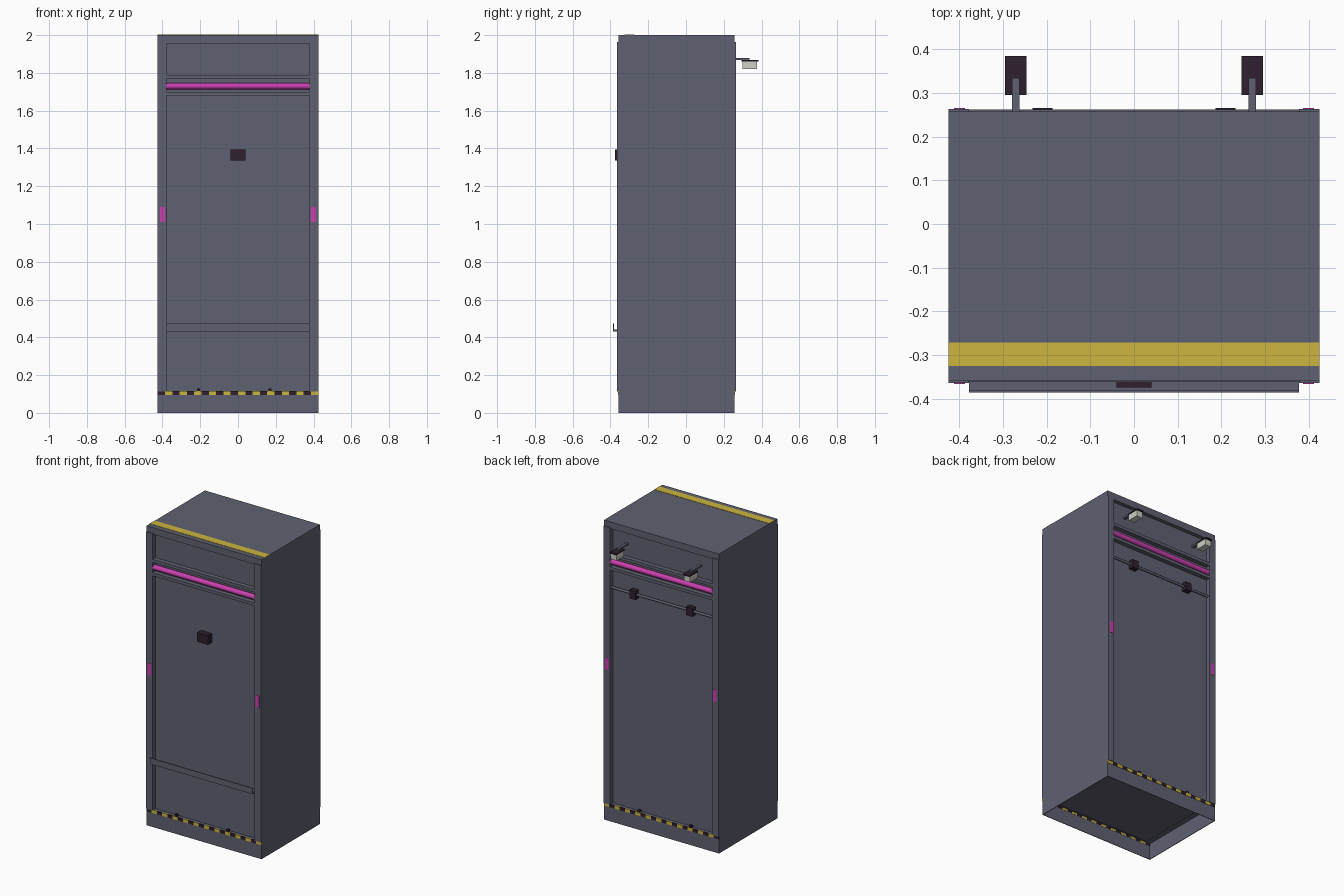
import bpy, math

if "Cube" in bpy.data.objects:
    bpy.data.objects.remove(bpy.data.objects["Cube"])


def material(name, rgb):
    m = bpy.data.materials.new(name)
    m.diffuse_color = (*rgb, 1.0)
    m.use_nodes = True
    m.node_tree.nodes["Principled BSDF"].inputs["Base Color"].default_value = m.diffuse_color
    return m


GREY = material("slate grey", (0.115, 0.12, 0.165))
PINK = material("magenta", (0.60, 0.05, 0.43))
YELLOW = material("hazard yellow", (0.60, 0.46, 0.05))
DARK = material("near black", (0.026, 0.014, 0.026))
LIGHT = material("pale grey", (0.62, 0.62, 0.58))


def box(name, x, y, z, mat):
    """Box from (min, max) ranges along each axis."""
    bpy.ops.mesh.primitive_cube_add(size=1, location=[sum(r) / 2 for r in (x, y, z)])
    ob = bpy.context.object
    ob.name = name
    ob.scale = [r[1] - r[0] for r in (x, y, z)]
    bpy.ops.object.transform_apply(location=False, rotation=False, scale=True)
    ob.data.materials.append(mat)
    return ob


def rod(name, r, length, y, z, mat):
    """Round bar running along x."""
    bpy.ops.mesh.primitive_cylinder_add(vertices=16, radius=r, depth=length,
                                        location=(0, y, z), rotation=(0, math.pi / 2, 0))
    ob = bpy.context.object
    ob.name = name
    ob.data.materials.append(mat)
    bpy.ops.object.shade_smooth_by_angle()


W, IN = 0.425, 0.378            # outer half width, inner edge of posts
FRONT, BACK = -0.364, 0.264     # post faces
LID_F, LID_B = -0.358, 0.258    # lid and skirt faces

# Cabinet body and lid
box("core", (-IN, IN), (FRONT + 0.032, BACK - 0.032), (0.10, 1.97), GREY)
box("lid", (-W, W), (LID_F, LID_B), (1.963, 2.0), GREY)
box("lid_stripe", (-W, W), (-0.325, -0.272), (1.999, 2.002), YELLOW)

# Side walls with posts, and open skirt around the base
for s, side in ((-1, "left"), (1, "right")):
    box(side + "_wall", sorted((s * IN, s * W)), (FRONT, BACK), (0.113, 1.963), GREY)
    box(side + "_skirt", sorted((s * (W - 0.004), s * W)), (LID_F, LID_B), (0, 0.113), GREY)
box("floor", (-W + 0.004, W - 0.004), (LID_F + 0.004, LID_B - 0.004), (0.108, 0.113), GREY)

# Details repeated on front and back faces; d points outward along y
for face, d, post, skirt in (("front", -1, FRONT, LID_F), ("back", 1, BACK, LID_B)):
    def out(a, b, base=post):
        return sorted((base + d * a, base + d * b))

    box(face + "_skirt", (-W, W), out(-0.004, 0, skirt), (0, 0.094), GREY)
    # Hazard band seen from both sides of the skirt
    n = 22
    step = 2 * W / n
    for i in range(n):
        x = -W + i * step
        box(face + "_hazard_block", (x, x + step), out(-0.005, 0.002, skirt),
            (0.094, 0.115), YELLOW if i % 2 else DARK)
    # Ledges around the light tube
    for z in (1.68, 1.77):
        box(face + "_ledge", (-IN, IN), out(-0.034, -0.002), (z, z + 0.02), GREY)
    box(face + "_top_trim", (-IN, IN), out(-0.034, -0.006), (1.955, 1.964), GREY)
    rod(face + "_light_tube", 0.017, 2 * IN, post - d * 0.02, 1.73, PINK)
    # Marker lights on the posts
    for s in (-1, 1):
        box(face + "_marker", sorted((s * 0.387, s * 0.412)), out(-0.002, 0.002),
            (1.01, 1.09), PINK)
    # Small floor clips
    for x in (-0.39, -0.21, 0.17, 0.41):
        box(face + "_floor_clip", (x - 0.008, x + 0.008), out(-0.025, -0.005),
            (0.113, 0.128), DARK)

# Front lock box and lipped tray
box("lock_box", (-0.04, 0.04), (-0.375, -0.33), (1.335, 1.395), DARK)
box("tray_base", (-IN, IN), (-0.384, -0.33), (0.432, 0.442), GREY)
box("tray_lip", (-IN, IN), (-0.386, -0.380), (0.432, 0.472), GREY)

# Back rail with clamps, and lamps on arms
rod("back_rail", 0.008, 2 * IN, 0.246, 1.56, GREY)
for s in (-1, 1):
    box("rail_clamp", (s * 0.21 - 0.023, s * 0.21 + 0.023), (0.23, 0.266), (1.532, 1.588), DARK)
    cx = s * 0.271
    box("lamp_arm", (cx - 0.009, cx + 0.009), (0.23, 0.335), (1.868, 1.880), GREY)
    box("lamp_cap", (cx - 0.025, cx + 0.025), (0.295, 0.385), (1.860, 1.868), DARK)
    box("lamp_body", (cx - 0.022, cx + 0.022), (0.299, 0.376), (1.82, 1.860), LIGHT)

# Centre the depth, since the lamps reach further back than the tray reaches forward
for ob in bpy.context.scene.objects:
    ob.location.z *= 1.0
